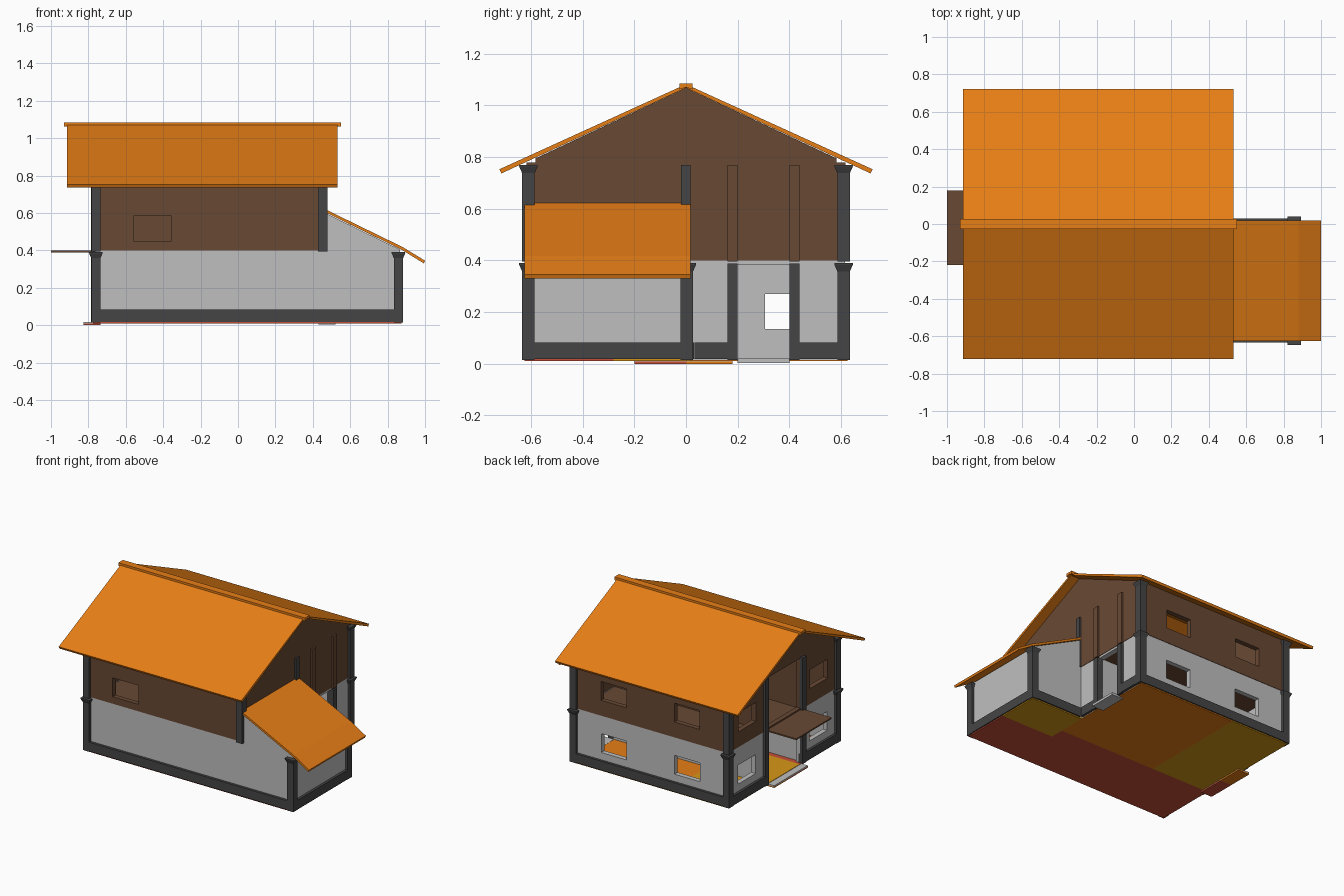
import bpy, bmesh

if "Cube" in bpy.data.objects:
    bpy.data.objects.remove(bpy.data.objects["Cube"])

def mat(name, r, g, b):
    m = bpy.data.materials.new(name)
    m.diffuse_color = (r, g, b, 1)
    m.use_nodes = True
    m.node_tree.nodes["Principled BSDF"].inputs["Base Color"].default_value = m.diffuse_color
    return m

GREY = mat("light grey plaster", .52, .52, .52)
DARK = mat("dark grey stone", .06, .06, .062)
BROWN = mat("brown timber", .14, .066, .034)
ORANGE = mat("orange tile", .80, .21, .008)
RED = mat("red floor", .58, .08, .04)
OCHRE = mat("ochre floor", .68, .31, .008)

def finish(name, bm, m):
    bmesh.ops.recalc_face_normals(bm, faces=bm.faces[:])
    me = bpy.data.meshes.new(name)
    bm.to_mesh(me)
    bm.free()
    ob = bpy.data.objects.new(name, me)
    if m:
        me.materials.append(m)
    bpy.context.collection.objects.link(ob)
    return ob

def add_rings(bm, a, b):
    va = [bm.verts.new(p) for p in a]
    vb = [bm.verts.new(p) for p in b]
    n = len(a)
    bm.faces.new(va)
    bm.faces.new(vb)
    for i in range(n):
        bm.faces.new((va[i], va[(i + 1) % n], vb[(i + 1) % n], vb[i]))

def prism(name, pts, axis, lo, hi, m):
    """Extrude a 2D profile along x, y or z."""
    put = {'x': lambda p, t: (t, p[0], p[1]),
           'y': lambda p, t: (p[0], t, p[1]),
           'z': lambda p, t: (p[0], p[1], t)}[axis]
    bm = bmesh.new()
    add_rings(bm, [put(p, lo) for p in pts], [put(p, hi) for p in pts])
    return finish(name, bm, m)

def rect(x0, x1, y0, y1):
    return [(x0, y0), (x1, y0), (x1, y1), (x0, y1)]

def box(name, x0, x1, y0, y1, z0, z1, m):
    return prism(name, rect(x0, x1, y0, y1), 'z', z0, z1, m)

def column(name, x, y, z0, z1):
    """Square corner post with a flared capital."""
    r, f = .0245, .036
    bm = bmesh.new()
    rings = []
    for h, z in ((r, z0), (r, z1 - .032), (f, z1 - .006), (f, z1)):
        rings.append([bm.verts.new((p[0], p[1], z)) for p in rect(x - h, x + h, y - h, y + h)])
    for a, b in zip(rings, rings[1:]):
        for i in range(4):
            bm.faces.new((a[i], a[(i + 1) % 4], b[(i + 1) % 4], b[i]))
    bm.faces.new(rings[0])
    bm.faces.new(rings[-1])
    return finish(name, bm, DARK)

# Lower walls, the front and annex walls rise under the lean-to roof
T = .035
walls = []
walls.append(prism("lower_front_wall", [(-.765, .015), (.865, .015), (.865, .405), (.46, .603), (.46, .4), (-.765, .4)],
                   'y', -.615, -.615 + T, GREY))
walls.append(prism("annex_back_wall", [(.46, .015), (.865, .015), (.865, .405), (.46, .603)], 'y', .015 - T, .015, GREY))
walls.append(box("annex_end_wall", .865 - T, .865, -.58, -.02, .015, .40, GREY))
walls.append(box("lower_back_wall", -.765, .46, .615 - T, .615, .015, .4, GREY))
walls.append(box("lower_left_wall", -.765, -.765 + T, -.58, .58, .015, .4, GREY))
walls.append(box("lower_right_wall", .46 - T, .46, -.58, .58, .015, .4, GREY))

# Upper walls and gables
for s, n in ((-1, "front"), (1, "back")):
    a, b = sorted((s * .618, s * (.618 - T)))
    walls.append(box("upper_%s_wall" % n, -.768, .463, a, b, .4, .78, BROWN))
gable = [(-.583, .4), (.583, .4), (.583, .795), (0, 1.068), (-.583, .795)]
walls.append(prism("left_gable_wall", gable, 'x', -.768, -.768 + T, BROWN))
walls.append(prism("right_gable_wall", gable, 'x', .463 - T, .463, BROWN))

# Dark plinth around the foot of the walls
P = (.018, .083, DARK)
walls.append(box("plinth_front", -.78, .88, -.633, -.60, *P))
walls.append(box("plinth_back", -.78, .475, .60, .633, *P))
walls.append(box("plinth_left", -.783, -.75, -.60, .60, *P))
walls.append(box("plinth_right", .45, .478, .033, .60, *P))
walls.append(box("plinth_annex_end", .85, .883, -.60, 0, *P))
walls.append(box("plinth_annex_back", .478, .85, 0, .03, *P))

# Window and door openings
holes = bmesh.new()
def hole(x0, x1, y0, y1, z0, z1):
    lo, hi = ([(p[0], p[1], z) for p in rect(x0, x1, y0, y1)] for z in (z0, z1))
    add_rings(holes, lo, hi)

hole(-.56, -.355, -.7, -.55, .45, .585)
for z in (.135, .51):
    for x in (-.54, .04):
        hole(x, x + .2, .55, .7, z, z + .135)
    for y in (-.505, .305):
        hole(-.85, -.70, y, y + .2, z, z + .135)
hole(-.85, -.70, -.2, .18, .005, .385)
hole(-.85, -.70, -.2, .18, .41, .77)
hole(.40, .55, .2, .4, .005, .385)
cutter = finish("opening_cutter", holes, None)
cutter.hide_render = True
for w in walls:
    mod = w.modifiers.new("openings", 'BOOLEAN')
    mod.operation = 'DIFFERENCE'
    mod.solver = 'EXACT'
    mod.object = cutter
bpy.context.view_layer.update()
dg = bpy.context.evaluated_depsgraph_get()
baked = [bpy.data.meshes.new_from_object(w.evaluated_get(dg)) for w in walls]
for w, me in zip(walls, baked):
    w.modifiers.clear()
    w.data = me
bpy.data.objects.remove(cutter)

# Corner posts of both storeys
for s in (-1, 1):
    column("lower_left_post", -.76, s * .61, .015, .39)
    for x in (-.76, .453):
        column("upper_post", x, s * .61, .395, .77)
column("lower_right_post", .453, .61, .015, .39)
column("annex_front_post", .858, -.61, .015, .39)
column("annex_back_post", .858, .003, .015, .39)
box("upper_right_middle_post", .455, .475, -.02, .018, .4, .77, DARK)

# Door jambs
for y in (.16, .40):
    box("right_door_jamb", .43, .478, y, y + .04, .015, .388, DARK)
    box("right_upper_strip", .45, .476, y, y + .04, .395, .77, BROWN)
for y in (-.24, .18):
    box("left_door_jamb", -.785, -.735, y, y + .04, .015, .775, DARK)

# Inner partitions beside the hall
for y in (-.23, .185):
    box("lower_partition", -.735, .425, y, y + .015, .02, .388, GREY)
    box("upper_partition", -.735, .425, y, y + .015, .4, .77, BROWN)

# Floors in coloured rooms
F = (.010, .019)
box("floor_front", -.775, .46, -.625, -.18, *F, RED)
box("floor_annex", .46, .875, -.625, -.28, *F, RED)
box("floor_annex_back", .46, .875, -.28, .02, *F, OCHRE)
box("floor_back_left", -.775, -.31, -.18, .625, *F, OCHRE)
box("floor_back_right", -.31, .46, -.18, .625, *F, ORANGE)
box("upper_floor", -.735, .43, -.585, .585, .388, .398, BROWN)

# Balcony and doorsteps
box("balcony", -1.0, -.735, -.22, .18, .389, .399, BROWN)
box("left_step", -.825, -.735, -.2, .18, .008, .016, GREY)
box("left_step_base_red", -.825, -.735, -.2, 0, 0, .008, RED)
box("left_step_base_orange", -.825, -.735, 0, .18, 0, .008, ORANGE)
box("right_step", .43, .52, .2, .4, .003, .02, GREY)

# Main roof slopes with ridge cap
for s in (-1, 1):
    prism("roof_slope", [(0, 1.09 - .008), (s * .722, .753), (s * .714, .737), (0, 1.068)], 'x', -.915, .532, ORANGE)
prism("ridge_cap", [(-.026, 1.085), (.026, 1.085), (.026, 1.062), (0, 1.07), (-.026, 1.062)], 'x', -.93, .55, ORANGE)

# Lean-to roof of the annex, steeper at the eave
prism("annex_roof", [(.462, .622), (.88, .418), (1.0, .345), (.994, .33), (.874, .404), (.462, .606)],
      'y', -.625, .018, ORANGE)
